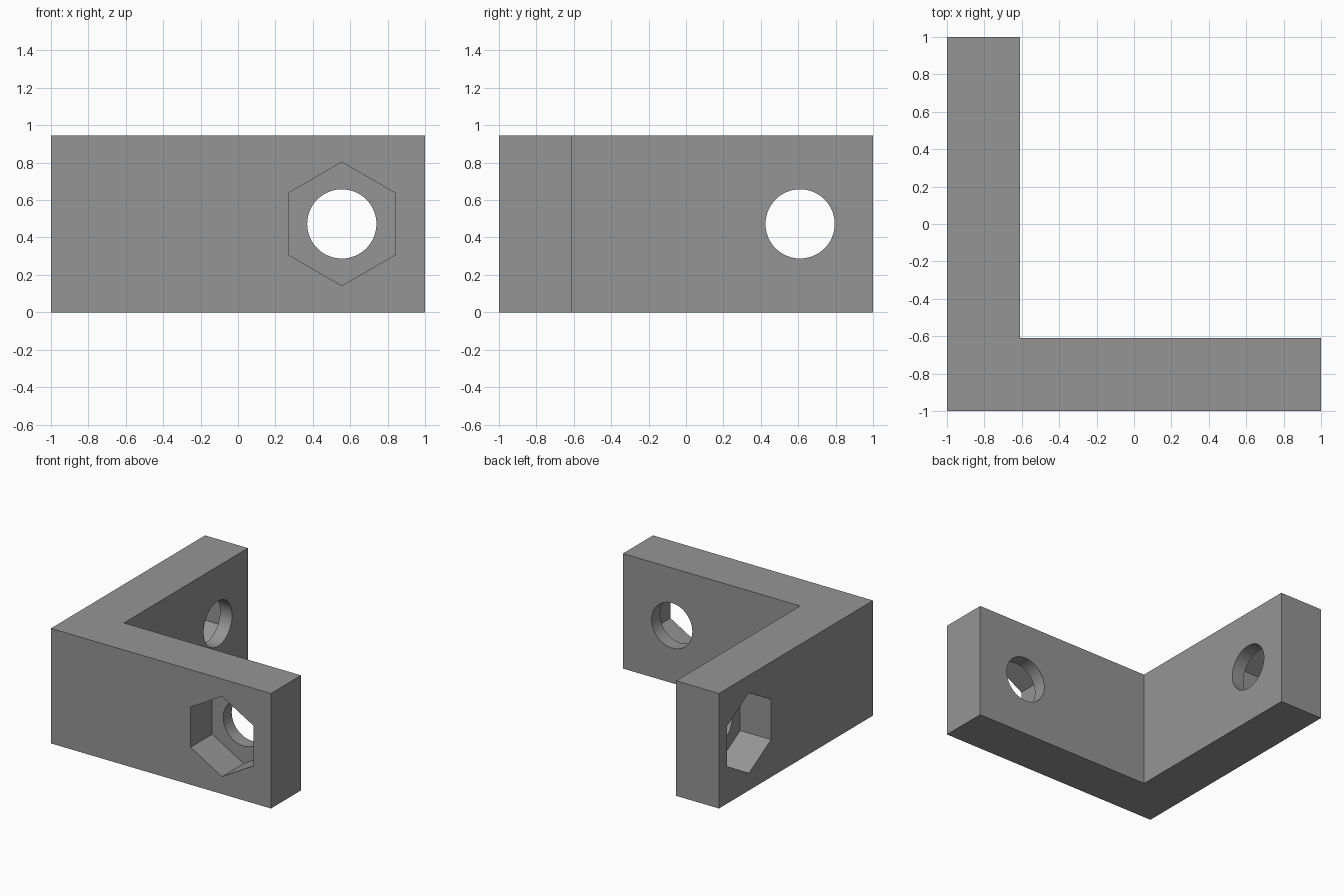
import bpy, bmesh
from math import pi
from mathutils import Matrix, Vector

if "Cube" in bpy.data.objects:
    bpy.data.objects.remove(bpy.data.objects["Cube"])

HEIGHT, THICK = 0.945, 0.39
INNER = -1 + THICK
POCKET = 0.28                  # depth of the nut pockets
BOLT_R, NUT_R = 0.185, 0.33

grey = bpy.data.materials.new("grey")
grey.diffuse_color = (0.3, 0.3, 0.3, 1)
grey.use_nodes = True
grey.node_tree.nodes["Principled BSDF"].inputs["Base Color"].default_value = grey.diffuse_color


def add_object(name, bm):
    bmesh.ops.recalc_face_normals(bm, faces=bm.faces)
    mesh = bpy.data.meshes.new(name)
    bm.to_mesh(mesh)
    bm.free()
    mesh.materials.append(grey)
    obj = bpy.data.objects.new(name, mesh)
    bpy.context.collection.objects.link(obj)
    return obj


def prism_cutter(name, sides, radius, start, end, turn):
    """Prism running from start to end, with a corner pointing up."""
    start, end = Vector(start), Vector(end)
    bm = bmesh.new()
    bmesh.ops.create_cone(bm, cap_ends=True, segments=sides, radius1=radius,
                          radius2=radius, depth=(end - start).length)
    bmesh.ops.transform(bm, matrix=Matrix.Translation((start + end) / 2) @ turn,
                        verts=bm.verts)
    obj = add_object(name, bm)
    obj.hide_render = True
    return obj


# L-shaped bracket body
bm = bmesh.new()
outline = [(-1, -1), (1, -1), (1, INNER), (INNER, INNER), (INNER, 1), (-1, 1)]
base = bm.faces.new([bm.verts.new((x, y, 0)) for x, y in outline])
top = bmesh.ops.extrude_face_region(bm, geom=[base])["geom"]
bmesh.ops.translate(bm, vec=(0, 0, HEIGHT),
                    verts=[v for v in top if isinstance(v, bmesh.types.BMVert)])
bracket = add_object("corner_bracket", bm)

# Bolt holes and hexagonal nut pockets, one pair in each arm
cz = HEIGHT / 2
along_y = Matrix.Rotation(pi / 2, 4, 'X')
along_x = Matrix.Rotation(pi / 2, 4, 'Z') @ along_y
arms = [("front", along_y, lambda d: (0.555, d, cz)),
        ("side", along_x, lambda d: (d, 0.61, cz))]
cutters = []
for arm, turn, at in arms:
    cutters.append(prism_cutter(arm + "_nut_pocket_cutter", 6, NUT_R,
                                at(-1.1), at(-1 + POCKET), turn))
    cutters.append(prism_cutter(arm + "_bolt_hole_cutter", 64, BOLT_R,
                                at(-1.05), at(INNER + 0.1), turn))

bpy.context.view_layer.objects.active = bracket
for cutter in cutters:
    mod = bracket.modifiers.new(cutter.name, 'BOOLEAN')
    mod.operation, mod.solver, mod.object = 'DIFFERENCE', 'EXACT', cutter
    bpy.ops.object.modifier_apply(modifier=mod.name)
    bpy.data.objects.remove(cutter)

# Smooth hole walls, sharp edges elsewhere
bpy.ops.object.select_all(action='DESELECT')
bracket.select_set(True)
bpy.ops.object.shade_smooth_by_angle(angle=pi / 6)
